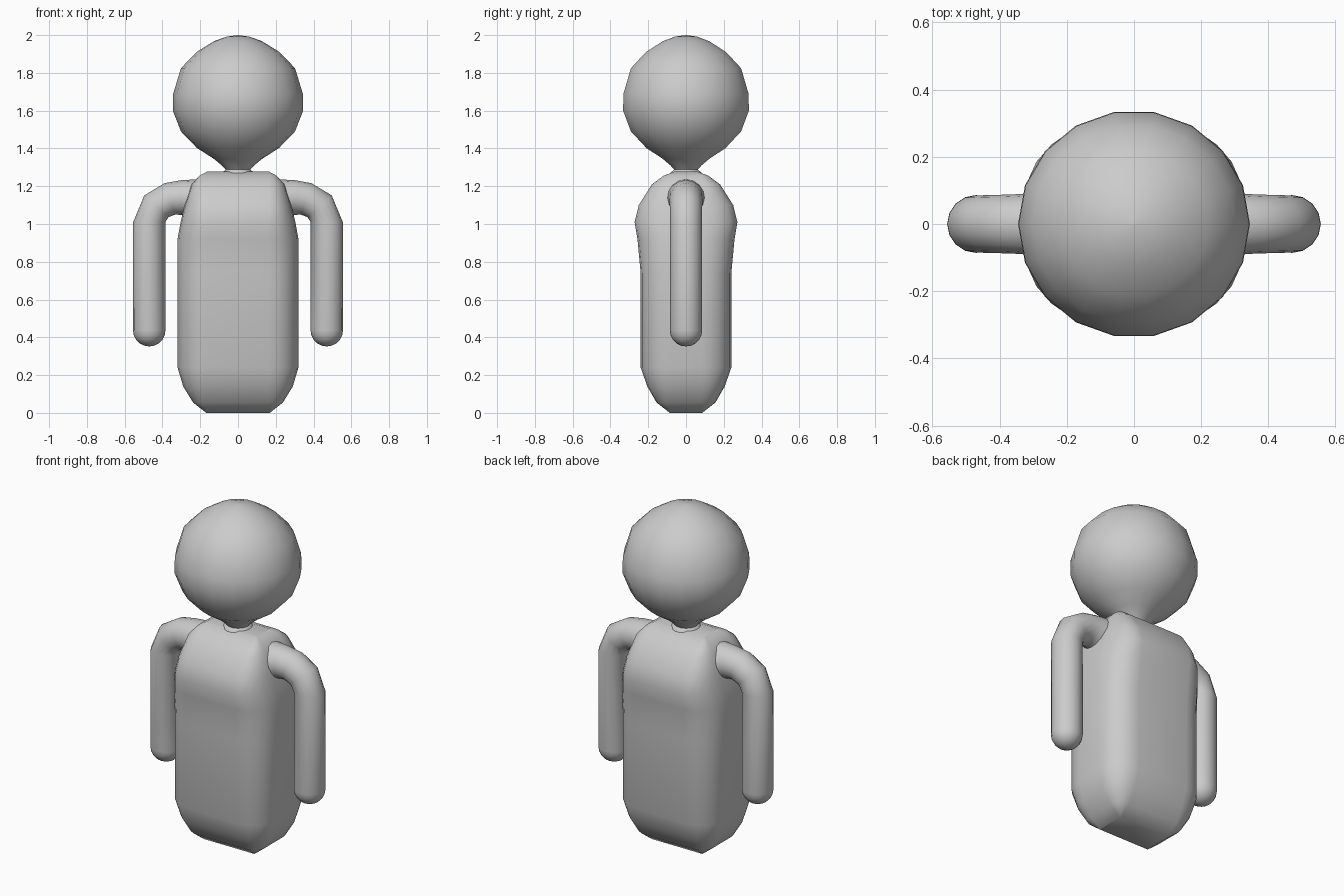
import bpy, bmesh
from math import sin, cos, pi, radians
from mathutils import Vector

if "Cube" in bpy.data.objects:
    bpy.data.objects.remove(bpy.data.objects["Cube"])


def loft(name, rings, angle=50):
    """Skin a stack of equal-length point rings and cap both ends."""
    bm = bmesh.new()
    rows = [[bm.verts.new(p) for p in ring] for ring in rings]
    n = len(rows[0])
    for a, b in zip(rows, rows[1:]):
        for i in range(n):
            j = (i + 1) % n
            bm.faces.new((a[i], a[j], b[j], b[i]))
    bm.faces.new(rows[0][::-1])
    bm.faces.new(rows[-1])
    bmesh.ops.recalc_face_normals(bm, faces=bm.faces)
    mesh = bpy.data.meshes.new(name)
    bm.to_mesh(mesh)
    bm.free()
    ob = bpy.data.objects.new(name, mesh)
    bpy.context.collection.objects.link(ob)
    bpy.ops.object.select_all(action='DESELECT')
    ob.select_set(True)
    bpy.context.view_layer.objects.active = ob
    bpy.ops.object.shade_smooth_by_angle(angle=radians(angle))
    return ob


def rounded_ring(hx, hy, z, cx=0.165, cy=0.083, seg=5):
    """Rounded rectangle: a core rectangle grown outwards to hx, hy."""
    cx, cy = min(cx, hx - 0.002), min(cy, hy - 0.002)
    pts = []
    for q, (sx, sy) in enumerate([(1, 1), (-1, 1), (-1, -1), (1, -1)]):
        for k in range(seg + 1):
            a = (q + k / seg) * pi / 2
            pts.append((sx * cx + (hx - cx) * cos(a),
                        sy * cy + (hy - cy) * sin(a), z))
    return pts


# Body: half width, half depth, height
body = [(0.168, 0.086, 0.0), (0.238, 0.156, 0.055), (0.29, 0.205, 0.14),
        (0.32, 0.24, 0.24), (0.32, 0.24, 0.74), (0.32, 0.257, 0.92),
        (0.304, 0.272, 1.01), (0.282, 0.25, 1.10), (0.245, 0.18, 1.21),
        (0.205, 0.12, 1.255), (0.165, 0.062, 1.277)]
loft("body", [rounded_ring(*r) for r in body])

# Head with tapering neck: radius, height
head = [(0.002, 2.0), (0.06, 1.992), (0.127, 1.968), (0.22, 1.91), (0.302, 1.825),
        (0.343, 1.69), (0.345, 1.60), (0.302, 1.49), (0.217, 1.402),
        (0.128, 1.345), (0.085, 1.31), (0.064, 1.288), (0.085, 1.272), (0.09, 1.24)]
loft("head", [[(r * cos(k * pi / 9), 0.98 * r * sin(k * pi / 9), z)
               for k in range(18)] for r, z in head], 70)

# Arm: x, z, radius along the path from inside the shoulder to the hand
path = [(0.16, 1.125, 0.115), (0.23, 1.132, 0.105), (0.30, 1.14, 0.092),
        (0.36, 1.133, 0.088), (0.432, 1.094, 0.086), (0.47, 1.01, 0.085)]
path += [(0.47, 0.437 - 0.085 * sin(a), 0.085 * cos(a) + 0.001)
         for a in (k * pi / 10 for k in range(6))]
rings = []
for i, (x, z, r) in enumerate(path):
    p, q = path[max(i - 1, 0)], path[min(i + 1, len(path) - 1)]
    t = Vector((q[0] - p[0], 0, q[1] - p[1])).normalized()
    if i >= 5:
        t = Vector((0, 0, -1))
    side = Vector((0, 1, 0))
    up = t.cross(side)
    rings.append([Vector((x, 0, z)) + r * (cos(k * pi / 8) * up + sin(k * pi / 8) * side)
                  for k in range(16)])
arm = loft("arm", rings, 60)
arm.modifiers.new("other_side", 'MIRROR').use_axis[0] = True
